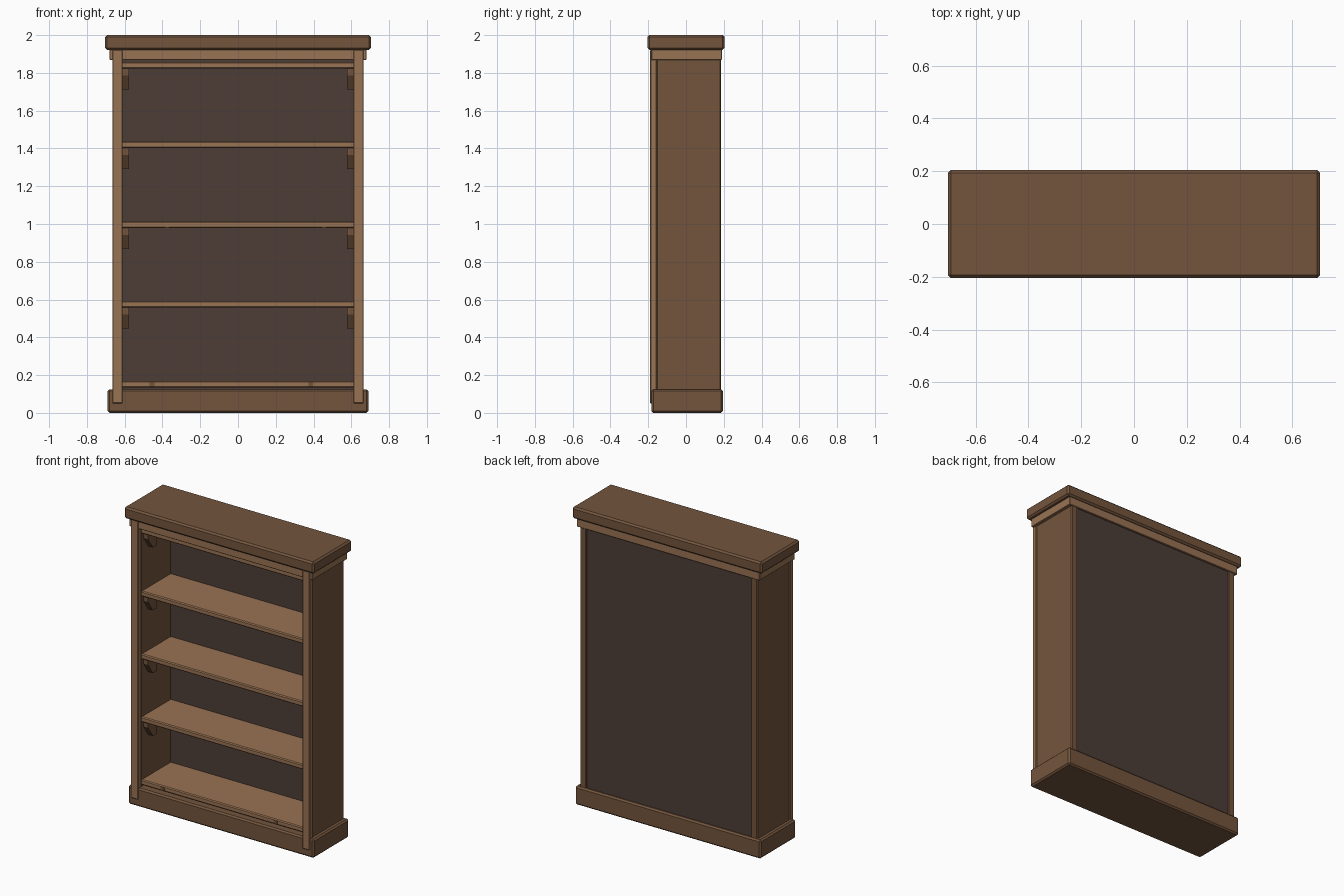
import bpy, bmesh

if "Cube" in bpy.data.objects:
    bpy.data.objects.remove(bpy.data.objects["Cube"])

def srgb(r, g, b):
    lin = lambda c: c / 12.92 if c <= 0.04045 else ((c + 0.055) / 1.055) ** 2.4
    return (lin(r / 255), lin(g / 255), lin(b / 255), 1)

def material(name, *rgb):
    m = bpy.data.materials.new(name)
    m.diffuse_color = srgb(*rgb)
    m.use_nodes = True
    m.node_tree.nodes["Principled BSDF"].inputs["Base Color"].default_value = m.diffuse_color
    return m

BODY = material("walnut brown", 116, 85, 61)
TRIM = material("light oak brown", 153, 115, 83)
BACK = material("dark back brown", 77, 61, 55)

def finish(name, bm, mat):
    bmesh.ops.recalc_face_normals(bm, faces=bm.faces)
    me = bpy.data.meshes.new(name)
    bm.to_mesh(me)
    bm.free()
    me.materials.append(mat)
    ob = bpy.data.objects.new(name, me)
    bpy.context.collection.objects.link(ob)
    return ob

def box(name, x, y, z, mat, bevel=0.0):
    """Box from (min, max) ranges with optional chamfered edges."""
    bm = bmesh.new()
    bmesh.ops.create_cube(bm, size=1)
    for v in bm.verts:
        v.co = [r[0] if c < 0 else r[1] for c, r in zip(v.co, (x, y, z))]
    if bevel:
        bmesh.ops.bevel(bm, geom=bm.edges[:], offset=bevel, segments=1,
                        affect='EDGES', profile=0.5)
    return finish(name, bm, mat)

def bracket(name, x0, x1, top):
    """Shelf bracket: side profile with a sloped front, extruded across x."""
    prof = [(-0.13, 0), (-0.13, -0.038), (-0.08, -0.112), (-0.035, -0.112), (-0.035, 0)]
    bm = bmesh.new()
    f = bm.faces.new([bm.verts.new((x0, y, top + z)) for y, z in prof])
    r = bmesh.ops.extrude_face_region(bm, geom=[f])
    for v in r["geom"]:
        if isinstance(v, bmesh.types.BMVert):
            v.co.x = x1
    return finish(name, bm, BODY)

# Plinth, cornice moulding and top slab
box("base_plinth", (-0.69, 0.69), (-0.183, 0.195), (0, 0.125), BODY, 0.01)
box("cornice_moulding", (-0.68, 0.68), (-0.183, 0.19), (1.868, 1.925), TRIM, 0.003)
box("top_slab", (-0.705, 0.705), (-0.205, 0.205), (1.922, 2.0), BODY, 0.011)

# Back panel
box("back_panel", (-0.615, 0.615), (0.16, 0.178), (0.11, 1.88), BACK)

# Sides and front stiles
for s, side in ((-1, "left"), (1, "right")):
    xs = lambda a, b: tuple(sorted((s * a, s * b)))
    box(side + "_side_panel", xs(0.612, 0.66), (-0.157, 0.185), (0.1, 1.89), BODY, 0.005)
    box(side + "_front_stile", xs(0.611, 0.665), (-0.19, -0.155), (0.05, 1.923), TRIM, 0.004)

# Shelves, with brackets under all but the lowest
for i in range(5):
    top = 0.17 + 0.4222 * i
    box(f"shelf_{i + 1}", (-0.617, 0.617), (-0.15, 0.165), (top - 0.035, top), TRIM, 0.006)
    if i:
        for s, side in ((-1, "left"), (1, "right")):
            bracket(f"{side}_bracket_{i + 1}", s * 0.614, s * 0.577, top - 0.034)

# Small worn patches on two shelf fronts
for i, x in enumerate((-0.455, 0.385)):
    box(f"lower_wear_patch_{i + 1}", (x - 0.013, x + 0.013), (-0.153, -0.146),
        (0.14, 0.163), BODY)
for i, x in enumerate((-0.375, 0.455)):
    box(f"middle_wear_patch_{i + 1}", (x - 0.01, x + 0.01), (-0.152, -0.143),
        (0.98, 0.988), BODY)
